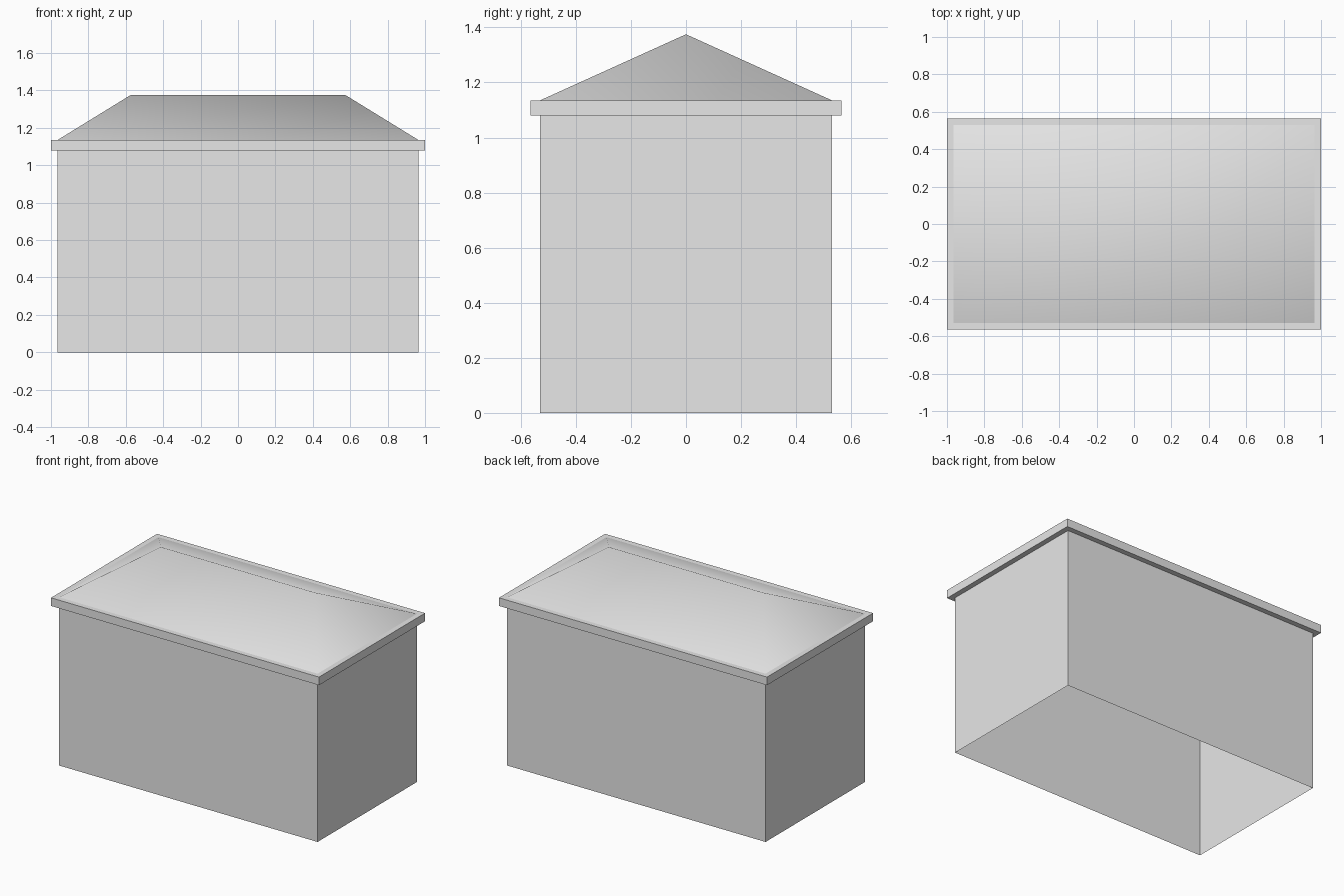
import bpy
import bmesh

# Remove the default object only
cube = bpy.data.objects.get("Cube")
if cube:
    bpy.data.objects.remove(cube, do_unlink=True)

# Key dimensions
WALL = (0.965, 0.53)
EAVE = (1.0, 0.565)
EAVE_LOW, EAVE_TOP = 1.08, 1.135
RIDGE_X, RIDGE_Z = 0.575, 1.375

# One plain grey for the whole building
GREY = (0.8, 0.8, 0.8, 1.0)
grey = bpy.data.materials.new("plain_grey")
grey.use_nodes = True
grey.diffuse_color = GREY
grey.node_tree.nodes["Principled BSDF"].inputs["Base Color"].default_value = GREY


def ring(bm, half, z):
    """Rectangle of four vertices, counter-clockwise from the front left of the plan."""
    x, y = half
    return [bm.verts.new((sx * x, sy * y, z))
            for sx, sy in ((-1, -1), (1, -1), (1, 1), (-1, 1))]


def bridge(bm, lower, upper):
    """Outward-facing quads between two rings."""
    for i in range(4):
        j = (i + 1) % 4
        bm.faces.new((lower[i], lower[j], upper[j], upper[i]))


def finish(bm, name, smooth=False):
    mesh = bpy.data.meshes.new(name)
    for face in bm.faces:
        face.smooth = smooth
    bm.to_mesh(mesh)
    bm.free()
    mesh.materials.append(grey)
    obj = bpy.data.objects.new(name, mesh)
    bpy.context.collection.objects.link(obj)
    return obj


def ring_shell(name, sections):
    """Open shell through a series of (half size, height) rectangles."""
    bm = bmesh.new()
    rings = [ring(bm, half, z) for half, z in sections]
    for lower, upper in zip(rings, rings[1:]):
        bridge(bm, lower, upper)
    return finish(bm, name)


# Four walls, open underneath
ring_shell("walls", [(WALL, 0), (WALL, EAVE_LOW)])

# Projecting eaves band: soffit, fascia and top ledge
ring_shell("eaves", [(WALL, EAVE_LOW), (EAVE, EAVE_LOW),
                     (EAVE, EAVE_TOP), (WALL, EAVE_TOP)])

# Hipped roof with softly shaded hips and ridge
bm = bmesh.new()
fl, fr, br, bl = ring(bm, WALL, EAVE_TOP)
left, right = (bm.verts.new((x, 0, RIDGE_Z)) for x in (-RIDGE_X, RIDGE_X))
for corners in ((fl, fr, right, left), (fr, br, right),
                (br, bl, left, right), (bl, fl, left)):
    bm.faces.new(corners)
finish(bm, "hipped_roof", smooth=True)
